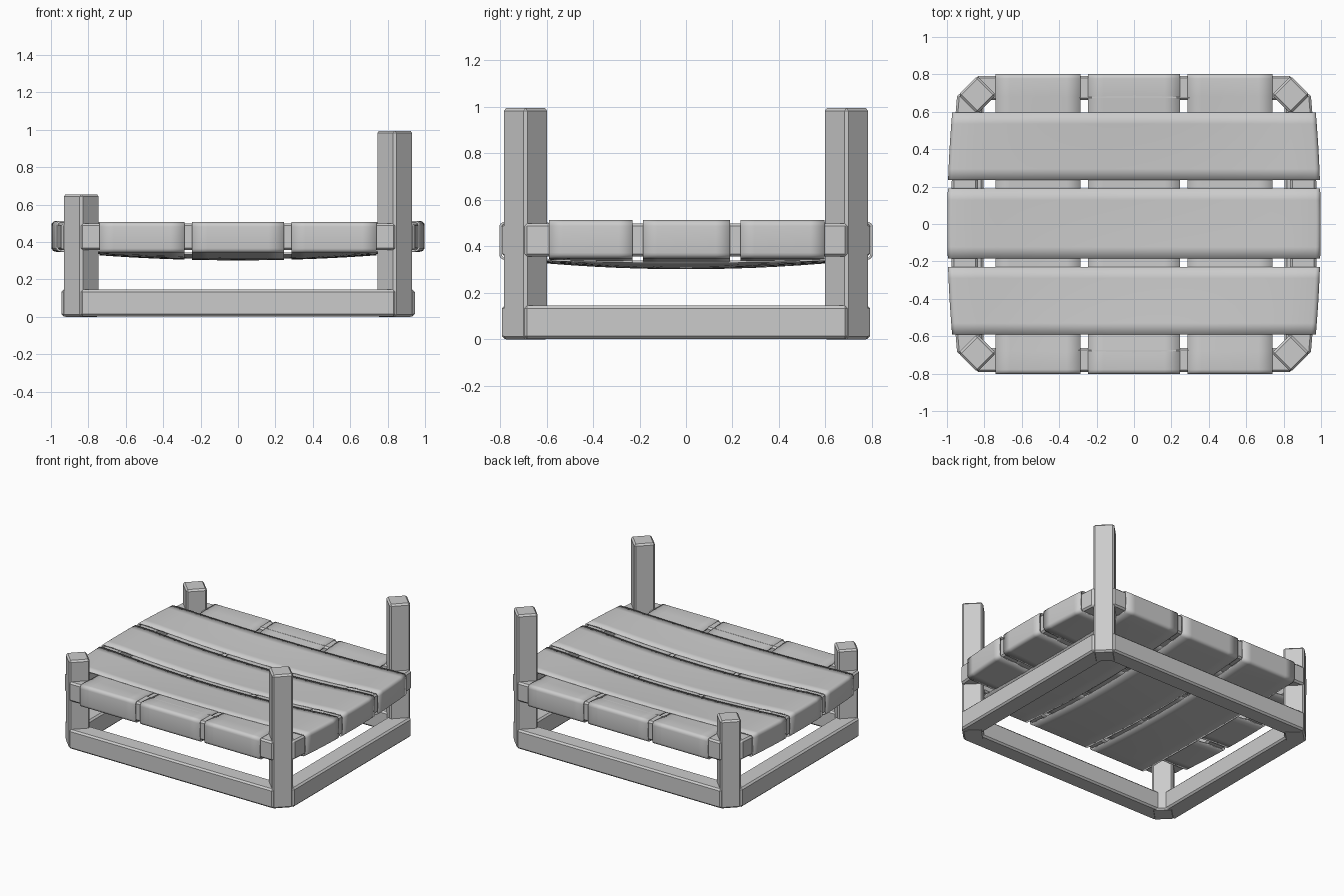
import bpy, bmesh
from math import radians, pi, sin, cos

cube = bpy.data.objects.get("Cube")
if cube:
    bpy.data.objects.remove(cube, do_unlink=True)

grey = bpy.data.materials.new("plain_grey")
grey.use_nodes = True
grey.diffuse_color = (0.6, 0.6, 0.6, 1)
grey.node_tree.nodes["Principled BSDF"].inputs["Base Color"].default_value = (0.6, 0.6, 0.6, 1)

POST_X, POST_Y = 0.838, 0.69
BEVEL = 0.012


def make(name, bm):
    bmesh.ops.recalc_face_normals(bm, faces=bm.faces)
    mesh = bpy.data.meshes.new(name)
    bm.to_mesh(mesh)
    bm.free()
    mesh.materials.append(grey)
    obj = bpy.data.objects.new(name, mesh)
    bpy.context.collection.objects.link(obj)
    return obj


def timber(name, size, centre, turn=0.0, bow=0.0):
    """Chamfered beam; bow pushes the middle of a side rail outward."""
    bm = bmesh.new()
    bmesh.ops.create_cube(bm, size=1)
    for v in bm.verts:
        v.co = [c * s for c, s in zip(v.co, size)]
    bmesh.ops.bevel(bm, geom=bm.edges[:], offset=BEVEL, segments=1, affect='EDGES')
    if bow:
        long_edges = [e for e in bm.edges
                      if abs(e.verts[0].co.y - e.verts[1].co.y) > size[1] / 2]
        bmesh.ops.subdivide_edges(bm, edges=long_edges, cuts=11, use_grid_fill=True)
        for v in bm.verts:
            v.co.x += bow * (1 - (2 * v.co.y / size[1]) ** 2)
    obj = make(name, bm)
    obj.location = centre
    obj.rotation_euler.z = turn
    return obj


def sag(x, y):
    return 0.04 * max(0, 1 - (x / 0.9) ** 2) * max(0, 1 - (y / 0.76) ** 2)


def strap(name, along_x, start, end, top, bottom):
    """Hollow band wrapped round two opposite rails, sagging in the middle."""
    radius, steps, across = 0.025, 16, 6
    bm = bmesh.new()
    rings = []
    for k in range(across + 1):
        w = start + (end - start) * k / across
        reach = 0.963 + 0.035 * (1 - (w / POST_Y) ** 2) if along_x else 0.803
        inner = reach - radius
        loop = [(-inner + 2 * inner * i / steps, top) for i in range(1, steps)]
        corners = [(inner, top - radius, pi / 2), (inner, bottom + radius, 0)]
        for u, z, a in corners:
            loop += [(u + radius * cos(a - pi / 8 * j), z + radius * sin(a - pi / 8 * j))
                     for j in range(5)]
        loop += [(inner - 2 * inner * i / steps, bottom) for i in range(1, steps)]
        corners = [(-inner, bottom + radius, -pi / 2), (-inner, top - radius, pi)]
        for u, z, a in corners:
            loop += [(u + radius * cos(a - pi / 8 * j), z + radius * sin(a - pi / 8 * j))
                     for j in range(5)]
        ring = []
        for u, z in loop:
            x, y = (u, w) if along_x else (w, u)
            ring.append(bm.verts.new((x, y, z - sag(x, y))))
        rings.append(ring)
    count = len(rings[0])
    for a, b in zip(rings, rings[1:]):
        for i in range(count):
            j = (i + 1) % count
            bm.faces.new((a[i], a[j], b[j], b[i]))
    obj = make(name, bm)
    thick = obj.modifiers.new("thickness", 'SOLIDIFY')
    thick.thickness = 0.01
    thick.offset = -1
    bpy.ops.object.select_all(action='DESELECT')
    obj.select_set(True)
    bpy.context.view_layer.objects.active = obj
    bpy.ops.object.shade_smooth_by_angle(angle=radians(35))


# Corner posts, tall on the left and short on the right
for sx, side, height in ((1, "left", 0.995), (-1, "right", 0.655)):
    for sy, face in ((-1, "front"), (1, "back")):
        timber(f"{face}_{side}_post", (0.143, 0.143, height),
               (sx * POST_X, sy * POST_Y, height / 2), turn=pi / 4)

# Lower and upper rails
for level, z, bow in (("lower", 0.074, 0), ("upper", 0.428, 0.033)):
    for s, face, side in ((-1, "front", "right"), (1, "back", "left")):
        timber(f"{level}_{face}_rail", (2 * POST_X + 0.01, 0.13, 0.143),
               (0, s * 0.727, z))
        timber(f"{level}_{side}_rail", (0.14, 2 * POST_Y + 0.01, 0.143),
               (s * 0.875, 0, z), bow=s * bow)

# Seat straps: three running front to back, three side to side on top
for place, a, b in (("right", -0.74, -0.285), ("middle", -0.245, 0.245), ("left", 0.285, 0.74)):
    strap(f"lengthwise_strap_{place}", False, a, b, 0.507, 0.342)
for place, a, b in (("front", -0.59, -0.23), ("middle", -0.185, 0.19), ("back", 0.235, 0.595)):
    strap(f"crosswise_strap_{place}", True, a, b, 0.513, 0.348)
